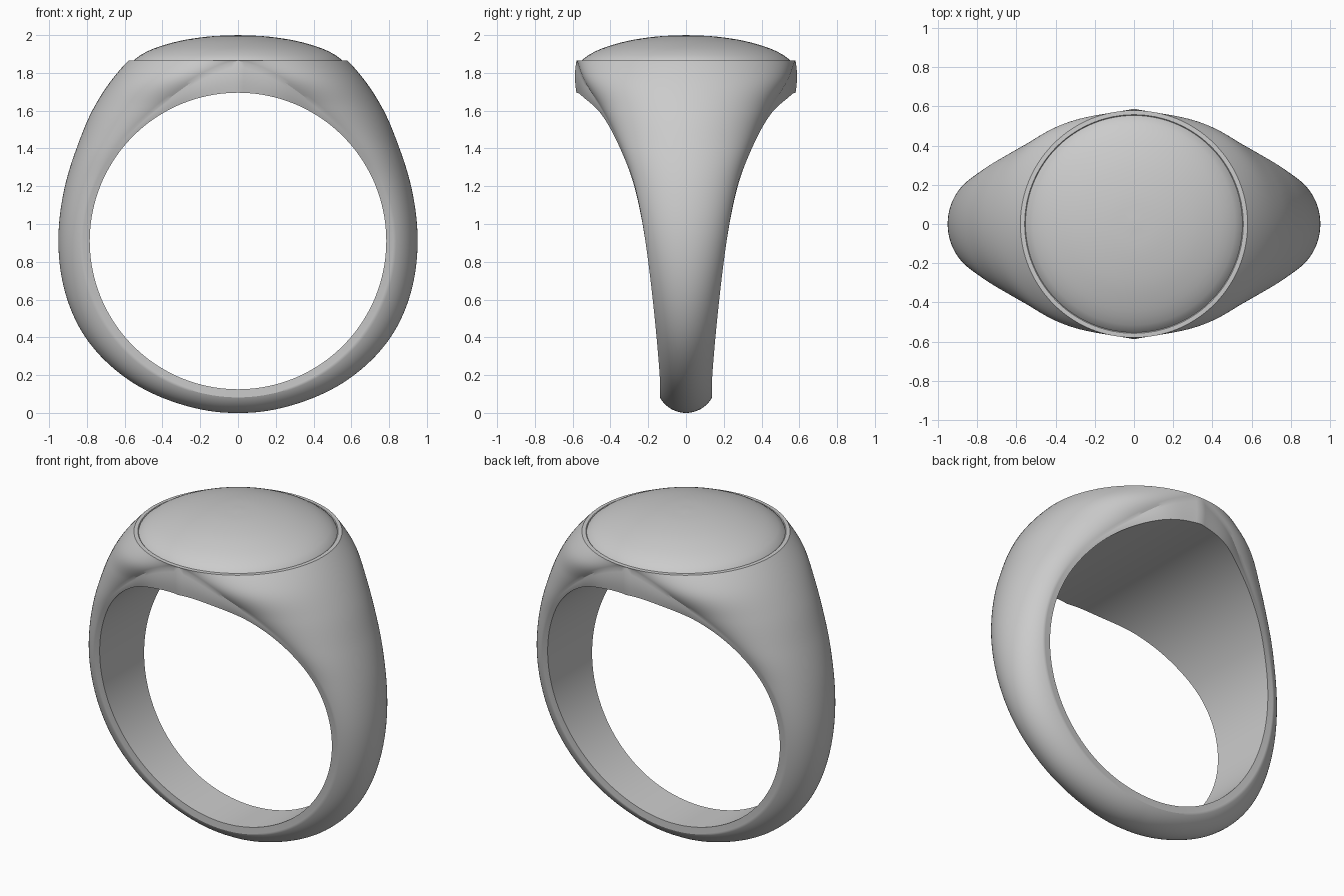
import bpy, bmesh
from math import sin, cos, pi, radians

if "Cube" in bpy.data.objects:
    bpy.data.objects.remove(bpy.data.objects["Cube"])

ZC, R_IN = 0.91, 0.785          # finger hole centre height and radius
RIM_Z, RIM_R = 1.865, 0.58      # flat rim of the signet head

# Shape tables: (angle around the hole, value)
WIDTH = [(-90, .138), (-60, .139), (-30, .165), (0, .215), (22, .275), (40, .355),
         (60, .455), (75, .54), (90, .58)]
WALL_R = [(-90, .828), (0, .828), (30, .818), (50, .812), (65, .84), (80, .905), (90, .955)]
CREST_R = [(-90, .91), (-69, .917), (-50, .938), (-30, .956), (0, .951), (15, .958),
           (30, .986), (42, 1.036), (58.73, 1.1173)]
ARC = [(-90, 62), (0, 72), (60, 84), (90, 90)]


def curve(table, x):
    """Smooth (Hermite) interpolation through a table."""
    n = len(table)
    i = 0
    while i < n - 2 and x > table[i + 1][0]:
        i += 1

    def slope(j):
        a, b = table[max(j - 1, 0)], table[min(j + 1, n - 1)]
        return (b[1] - a[1]) / (b[0] - a[0])
    (x0, y0), (x1, y1) = table[i], table[i + 1]
    h = x1 - x0
    t = min(max((x - x0) / h, 0), 1)
    return ((2*t**3 - 3*t**2 + 1) * y0 + (t**3 - 2*t**2 + t) * h * slope(i)
            + (3*t**2 - 2*t**3) * y1 + (t**3 - t**2) * h * slope(i + 1))


def polar(deg, r):
    a = radians(deg)
    return r * cos(a), ZC + r * sin(a)


def section(deg):
    """Half cross-section: hole surface, side wall, then domed outside to the crest."""
    w, rm = curve(WIDTH, deg), curve(WALL_R, deg)
    crest_deg = deg - 31.27 * (max(deg + 20, 0) / 110) ** 1.8
    cx, cz = polar(crest_deg, curve(CREST_R, crest_deg))
    mx, mz = polar(deg, rm)
    pts = []
    x, z = polar(deg, R_IN)
    for k in range(4):
        pts.append((x, w * k / 4, z))
    for k in range(6):
        t = k / 6
        x, z = polar(deg, R_IN + (rm - R_IN) * t)
        bulge = .008 * sin(pi * t) * max(deg / 90, 0) ** 4
        pts.append((x, w + bulge, z))
    al, n = radians(curve(ARC, deg)), 24
    for k in range(n + 1):
        a = al * (1 - k / n)
        h = (cos(a) - cos(al)) / (1 - cos(al))
        pts.append((mx + (cx - mx) * h, w * sin(a) / sin(al), mz + (cz - mz) * h))
    return pts


def finish(name, bm, angle):
    me = bpy.data.meshes.new(name)
    bm.to_mesh(me)
    bm.free()
    ob = bpy.data.objects.new(name, me)
    bpy.context.collection.objects.link(ob)
    bpy.ops.object.select_all(action='DESELECT')
    ob.select_set(True)
    bpy.context.view_layer.objects.active = ob
    bpy.ops.object.shade_smooth_by_angle(angle=radians(angle))
    return ob


# Band with shoulders: one quarter lofted, mirrored across x and y
bm = bmesh.new()
STEPS = 90
rows = [[bm.verts.new(p) for p in section(-90 + 180 * i / STEPS)] for i in range(STEPS + 1)]
for a, b in zip(rows, rows[1:]):
    for k in range(len(a) - 1):
        bm.faces.new((a[k], b[k], b[k + 1], a[k + 1]))
band = finish("ring_band", bm, 27)
mirror = band.modifiers.new("mirror", 'MIRROR')
mirror.use_axis = (True, True, False)
mirror.merge_threshold = 0.0005

# Signet head: flat rim, fine groove and domed face, spun about z
profile = [(RIM_R, RIM_Z), (.558, RIM_Z + .001), (.554, RIM_Z - .003), (.55, RIM_Z + .004)]
DOME = [(0, 2.0), (.15, 1.993), (.3, 1.971), (.42, 1.938), (.5, 1.904), (.55, 1.869)]
profile += [(.55 * (1 - k / 16), curve(DOME, .55 * (1 - k / 16))) for k in range(1, 17)]
bm = bmesh.new()
vs = [bm.verts.new((r, 0, z)) for r, z in profile]
es = [bm.edges.new(p) for p in zip(vs, vs[1:])]
bmesh.ops.spin(bm, geom=vs + es, cent=(0, 0, 0), axis=(0, 0, 1), angle=2 * pi, steps=96)
bmesh.ops.remove_doubles(bm, verts=bm.verts, dist=0.0003)
bmesh.ops.recalc_face_normals(bm, faces=bm.faces)
if sum(f.normal.z for f in bm.faces) < 0:
    bmesh.ops.reverse_faces(bm, faces=bm.faces)
finish("signet_face", bm, 30)
